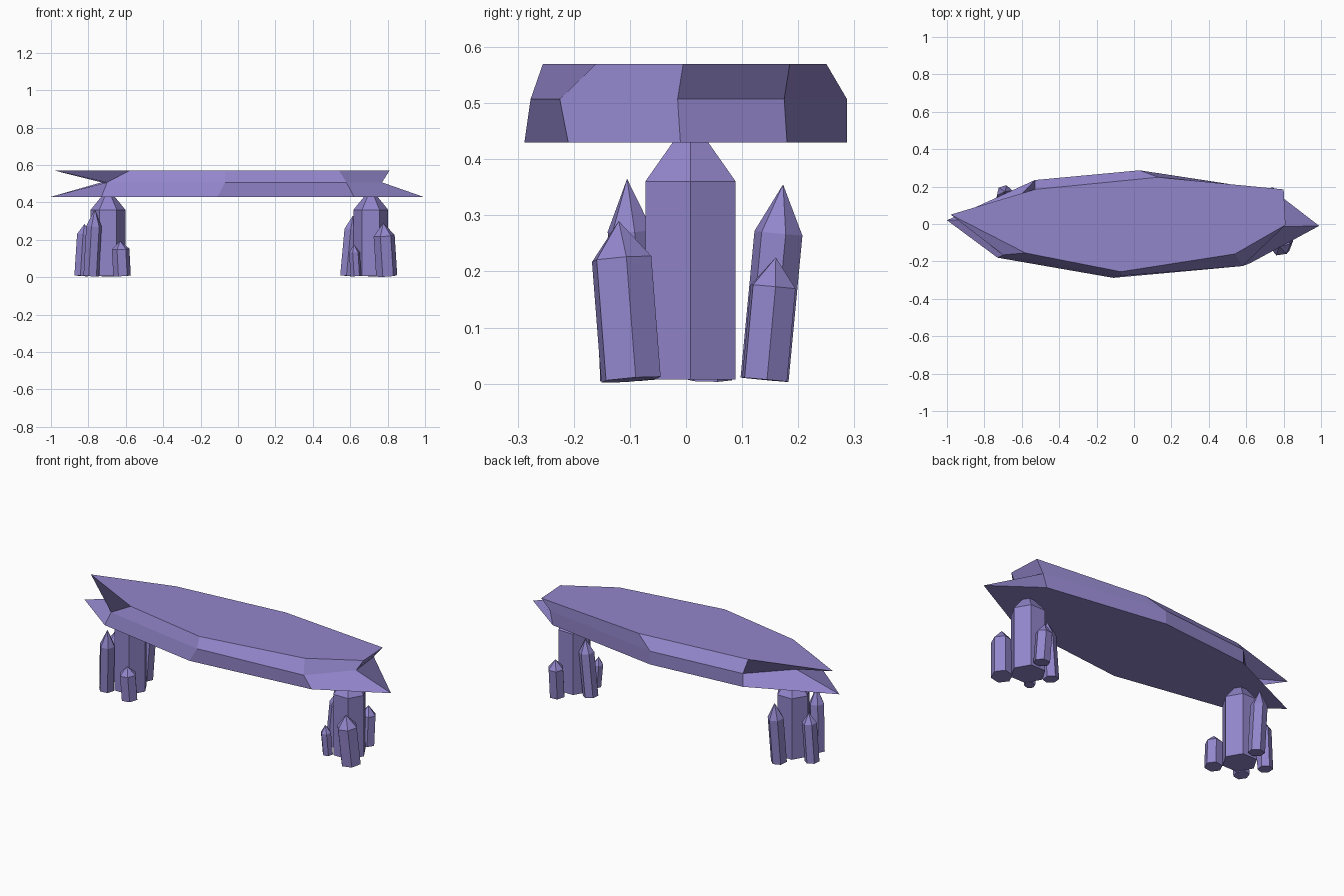
import bpy
import bmesh
import math
from mathutils import Vector

default_cube = bpy.data.objects.get("Cube")
if default_cube:
    bpy.data.objects.remove(default_cube, do_unlink=True)

# Single violet crystal material
violet = bpy.data.materials.new("violet_crystal")
violet.use_nodes = True
violet_colour = (0.29, 0.24, 0.6, 1.0)
violet.diffuse_color = violet_colour
violet.node_tree.nodes["Principled BSDF"].inputs["Base Color"].default_value = violet_colour


def finish(bm, name):
    """Turn a bmesh into a flat shaded object with the crystal material."""
    bmesh.ops.recalc_face_normals(bm, faces=bm.faces)
    mesh = bpy.data.meshes.new(name)
    bm.to_mesh(mesh)
    bm.free()
    mesh.materials.append(violet)
    obj = bpy.data.objects.new(name, mesh)
    bpy.context.collection.objects.link(obj)
    return obj


def bridge(bm, lower, upper):
    """Join two rings of equal length with a band of quads."""
    count = len(lower)
    for i in range(count):
        j = (i + 1) % count
        bm.faces.new((lower[i], lower[j], upper[j], upper[i]))


def make_crystal(name, base, tip, radius, shoulder, turn=0.0):
    """Hexagonal prism with a pointed end, leaning from base to tip."""
    bm = bmesh.new()
    base, tip = Vector(base), Vector(tip)
    axis = tip - base
    tilt = Vector((0, 0, 1)).rotation_difference(axis)
    rings = []
    for along in (0.0, shoulder):
        ring = []
        for i in range(6):
            angle = turn + math.tau * i / 6
            spoke = Vector((math.cos(angle), math.sin(angle), 0)) * radius
            ring.append(bm.verts.new(base + axis * along + tilt @ spoke))
        rings.append(ring)
    bm.faces.new(rings[0])
    bridge(bm, *rings)
    point = bm.verts.new(tip)
    for i in range(6):
        bm.faces.new((rings[1][i], rings[1][(i + 1) % 6], point))
    return finish(bm, name)


def make_slab(name, outlines):
    """Faceted slab lofted through horizontal outlines."""
    bm = bmesh.new()
    rings = [[bm.verts.new((x, y, z)) for x, y in outline] for z, outline in outlines]
    for lower, upper in zip(rings, rings[1:]):
        bridge(bm, lower, upper)
    bm.faces.new(rings[0])
    bm.faces.new(rings[-1])
    return finish(bm, name)


# Seat: long pointed slab, notched at both ends by a shorter middle outline
bottom_outline = [(-1, .02), (-.73, -.18), (-.11, -.288), (.62, -.21),
                  (.99, -.01), (.73, .18), (.03, .287), (-.53, .235)]
middle_outline = [(-.73, .03), (-.7, -.165), (-.07, -.277), (.58, -.225),
                  (.77, -.015), (.75, .175), (.03, .287), (-.53, .235)]
top_outline = [(-.98, .05), (-.58, -.155), (-.07, -.255), (.54, -.16),
               (.81, -.005), (.8, .185), (.13, .25), (-.53, .185)]
make_slab("seat", [(.43, bottom_outline), (.507, middle_outline), (.57, top_outline)])

# Main leg crystals: tips buried inside the seat
for side, x in (("right", -.695), ("left", .71)):
    make_crystal(side + "_leg", (x, .008, .007), (x, .008, .475), .093, .755)

# Small crystals clustered round each leg: base, tip, radius, shoulder, turn
clusters = {
    "right": {
        "front": ((-.785, -.085, .007), (-.765, -.105, .365), .042, .74, .2),
        "outer": ((-.838, .04, .007), (-.82, .045, .285), .04, .8, .4),
        "inner": ((-.62, -.11, .007), (-.63, -.118, .195), .047, .76, .1),
        "back": ((-.695, .14, .007), (-.69, .173, .355), .044, .75, .3),
    },
    "left": {
        "front": ((.795, -.098, .007), (.777, -.12, .29), .057, .76, .15),
        "outer": ((.585, .04, .007), (.615, .045, .33), .042, .77, .4),
        "inner": ((.63, -.075, .007), (.62, -.085, .175), .029, .75, .2),
        "back": ((.73, .14, .007), (.727, .16, .225), .044, .76, .1),
    },
}
for side, crystals in clusters.items():
    for place, shape in crystals.items():
        make_crystal(f"{side}_{place}_crystal", *shape)
